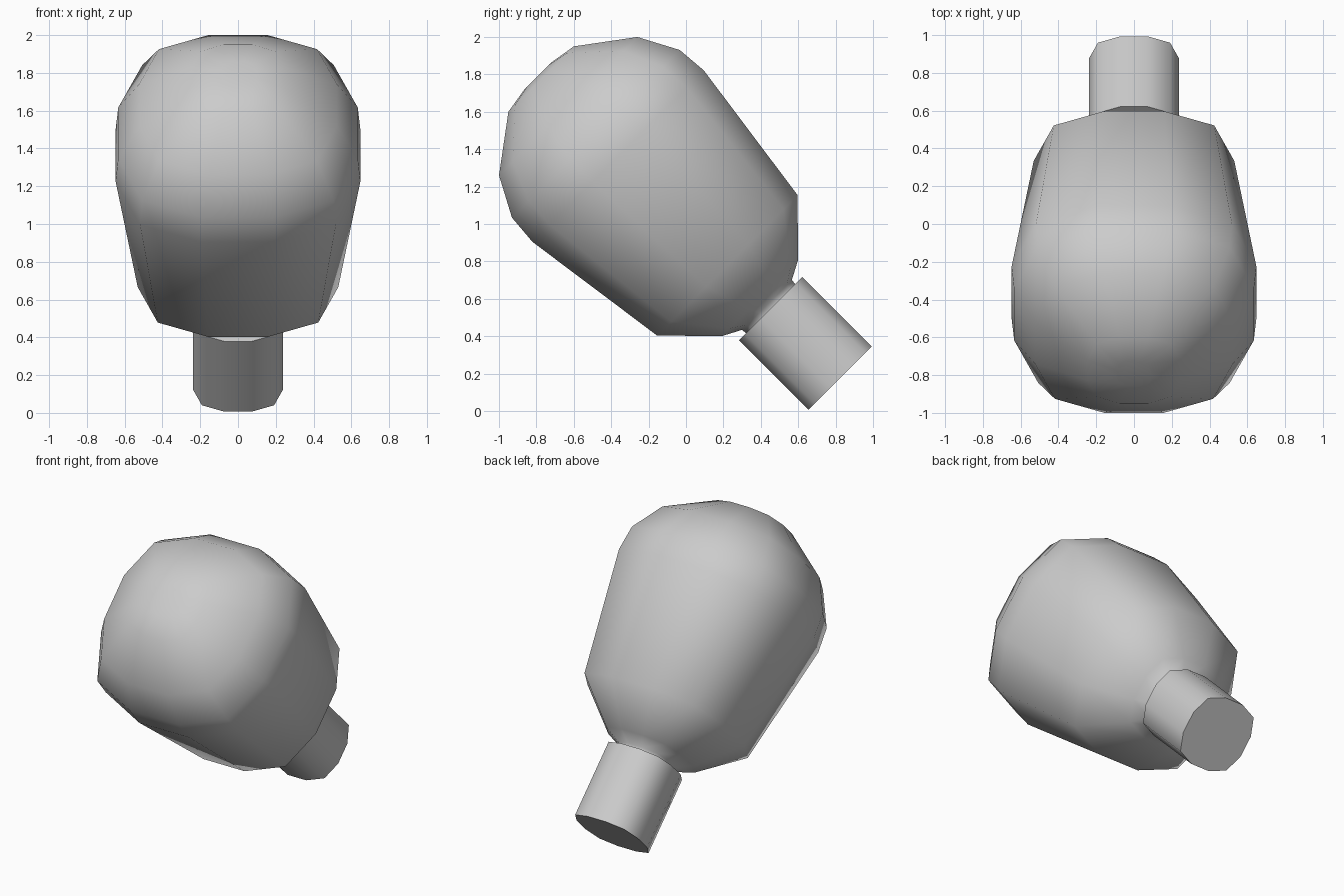
import bpy, bmesh, math
from mathutils import Matrix

if "Cube" in bpy.data.objects:
    bpy.data.objects.remove(bpy.data.objects["Cube"])

# Twelve-sided, slightly squared cross-section (unit half-width)
QUARTER = [(1.0, 0.3), (0.8, 0.8), (0.3, 1.0)]
SECTION = []
for k in range(4):
    for x, y in QUARTER:
        for _ in range(k):
            x, y = -y, x
        SECTION.append((x, y))

# The whole bulb leans 45 degrees towards the front
TILT = Matrix.Translation((0, 0.5, 0.5)) @ Matrix.Rotation(math.radians(45), 4, 'X')


def loft(name, profile):
    """Skin the cross-section along the axis; profile = (radius, height)."""
    bm = bmesh.new()
    rings = [[bm.verts.new((r * x, r * y, h)) for x, y in SECTION] for r, h in profile]
    n = len(SECTION)
    for a, b in zip(rings, rings[1:]):
        for i in range(n):
            j = (i + 1) % n
            bm.faces.new((a[i], a[j], b[j], b[i]))
    bm.faces.new(rings[0][::-1])
    bm.faces.new(rings[-1])
    bmesh.ops.recalc_face_normals(bm, faces=bm.faces)
    bm.transform(TILT)
    mesh = bpy.data.meshes.new(name)
    bm.to_mesh(mesh)
    bm.free()
    obj = bpy.data.objects.new(name, mesh)
    bpy.context.collection.objects.link(obj)
    bpy.ops.object.select_all(action='DESELECT')
    obj.select_set(True)
    bpy.context.view_layer.objects.active = obj
    bpy.ops.object.shade_smooth_by_angle(angle=math.radians(60))
    return obj


# Glass bulb, from neck to crown
loft("glass_bulb", [
    (0.186, 0.06), (0.188, 0.095), (0.285, 0.146), (0.531, 0.394),
    (0.648, 1.22), (0.634, 1.389), (0.523, 1.598), (0.247, 1.803), (0.095, 1.828),
])

# Socket base
loft("socket_base", [(0.239, -0.459), (0.239, 0.067)])
